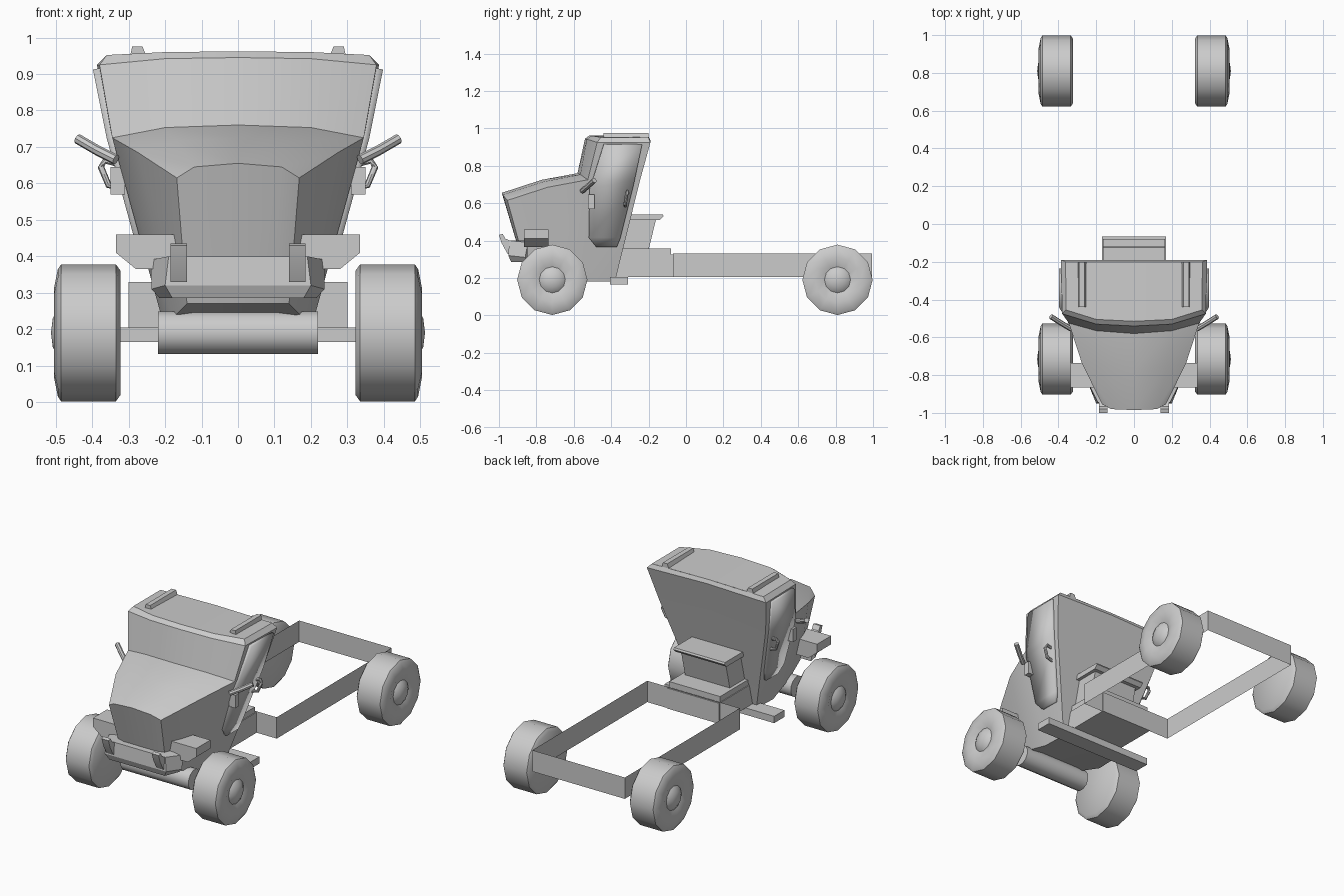
import bpy, bmesh, math
from mathutils import Vector

cube = bpy.data.objects.get("Cube")
if cube:
    bpy.data.objects.remove(cube)

grey = bpy.data.materials.new("plain_grey")
grey.use_nodes = True
COLOUR = (0.6, 0.6, 0.6, 1)
grey.diffuse_color = COLOUR
grey.node_tree.nodes["Principled BSDF"].inputs["Base Color"].default_value = COLOUR


def finish(name, bm, mirror=False, smooth=35, thick=0):
    bmesh.ops.remove_doubles(bm, verts=bm.verts, dist=0.0005)
    bmesh.ops.recalc_face_normals(bm, faces=bm.faces)
    mesh = bpy.data.meshes.new(name)
    bm.to_mesh(mesh)
    bm.free()
    mesh.materials.append(grey)
    ob = bpy.data.objects.new(name, mesh)
    bpy.context.collection.objects.link(ob)
    if thick:
        mod = ob.modifiers.new("thickness", 'SOLIDIFY')
        mod.thickness, mod.offset = thick, 0
    if mirror:
        mod = ob.modifiers.new("mirror", 'MIRROR')
        mod.use_clip = True
    bpy.ops.object.select_all(action='DESELECT')
    bpy.context.view_layer.objects.active = ob
    ob.select_set(True)
    if smooth:
        bpy.ops.object.shade_smooth_by_angle(angle=math.radians(smooth))
    return ob


def grid(bm, *rows):
    """Quads between neighbouring rows of points."""
    vs = [[bm.verts.new(p) for p in row] for row in rows]
    for a, b in zip(vs, vs[1:]):
        for i in range(len(a) - 1):
            bm.faces.new((a[i], a[i + 1], b[i + 1], b[i]))


def box(name, x, y, z, mirror=False):
    """Box from (min, max) pairs."""
    bm = bmesh.new()
    bmesh.ops.create_cube(bm, size=1)
    for v in bm.verts:
        v.co = [r[0] if c < 0 else r[1] for c, r in zip(v.co, (x, y, z))]
    return finish(name, bm, mirror, 0)


def prism(name, outline, axis, lo, hi, mirror=False, taper=1.0):
    """Extrude a 2D outline along an axis (0 = x, 1 = y)."""
    bm = bmesh.new()
    put = (lambda p, t: (t, *p)) if axis == 0 else (lambda p, t: (p[0], t, p[1]))
    a = [bm.verts.new(put(p, lo)) for p in outline]
    b = [bm.verts.new(put(p, hi)) for p in outline]
    bm.faces.new(a)
    bm.faces.new(b)
    n = len(a)
    for i in range(n):
        bm.faces.new((a[i], a[(i + 1) % n], b[(i + 1) % n], b[i]))
    return finish(name, bm, mirror, 30)


def tube(name, path, radius, sides=8, mirror=True):
    """Round bar through a few points."""
    bm = bmesh.new()
    pts = [Vector(p) for p in path]
    rings = []
    for i, p in enumerate(pts):
        d = (pts[min(i + 1, len(pts) - 1)] - pts[max(i - 1, 0)]).normalized()
        u = d.orthogonal().normalized() if i == 0 else (u - d * u.dot(d)).normalized()
        w = d.cross(u)
        angles = [k * math.tau / sides for k in range(sides)]
        rings.append([p + radius * (u * math.cos(t) + w * math.sin(t)) for t in angles + angles[:1]])
    grid(bm, *rings)
    bmesh.ops.remove_doubles(bm, verts=bm.verts, dist=0.0005)
    bmesh.ops.holes_fill(bm, edges=bm.edges)
    return finish(name, bm, mirror)


# Cab shell: hood, skirt, windscreen, side and rear walls, roof
n0, n1, n2 = (0, -.985, .655), (.12, -.98, .645), (.168, -.955, .615)
m0, m1, m2 = (0, -.77, .725), (.17, -.76, .715), (.275, -.74, .685)
c0, c1, c2 = (0, -.58, .76), (.2, -.565, .753), (.345, -.525, .725)
r2, r0 = (.345, -.245, .725), (0, -.245, .725)
skirt = [(0, -.87, .27), (.10, -.87, .27), (.14, -.86, .27), (.18, -.70, .23),
         (.195, -.53, .18), (.19, -.38, .18), (0, -.38, .18)]
brow = [(0, -.54, .945), (.2, -.53, .942), (.38, -.475, .925), (.387, -.19, .925), (0, -.19, .935)]
eave = [(0, -.515, .962), (.2, -.505, .96), (.36, -.455, .952), (.362, -.2, .95), (0, -.2, .956)]
bm = bmesh.new()
grid(bm, [n0, m0, c0], [n1, m1, c1], [n2, m2, c2])
grid(bm, skirt, [n0, n1, n2, m2, c2, r2, r0])
grid(bm, [c0, c1, c2, r2, r0], brow, eave)
grid(bm, [eave[0], eave[1], eave[2]], [eave[4], (.2, -.2, .953), eave[3]])
bm.faces.new([bm.verts.new(p) for p in skirt])
finish("cab_body", bm, True, 28)


def side_x(z):
    return .195 + .275 * (z - .18) if z < .725 else .345 + .2 * (z - .725)


# Doors following the leaning side walls
bm = bmesh.new()
door = [(.37, -.48, -.37), (.42, -.52, -.35), (.68, -.515, -.285), (.725, -.5, -.275), (.915, -.44, -.235)]
grid(bm, *[[(side_x(z), a, z), (side_x(z), b, z)] for z, a, b in door])
finish("door", bm, True, 30, .03)

# Roof strips, mirrors and handles
prism("roof_strip", [(.25, .945), (.297, .945), (.29, .976), (.262, .976)], 1, -.44, -.2, True)
tube("mirror_arm", [(.335, -.555, .665), (.385, -.525, .69), (.44, -.49, .722)], .014)
box("mirror_bracket", (.31, .35), (-.525, -.49), (.57, .645), True)
tube("door_handle", [(.315, -.325, .585), (.355, -.325, .595), (.376, -.318, .645),
                     (.365, -.312, .662), (.335, -.312, .655)], .009)

# Front bumper with swept ends
bm = bmesh.new()
low = [(0, -.935, .285), (.18, -.935, .285), (.215, -.85, .285)]
mid = [(0, -.95, .32), (.2, -.95, .32), (.237, -.86, .31)]
top = [(0, -.945, .40), (.19, -.945, .40), (.24, -.845, .39)]
back = [(0, -.85, .40), (.19, -.85, .40), (.24, -.845, .39)]
under = [(0, -.85, .285), (.18, -.85, .285), (.215, -.85, .285)]
grid(bm, under, low, mid, top, back, under)
bm.faces.new([bm.verts.new(r[2]) for r in (low, mid, top)])
finish("front_bumper", bm, True, 20)
prism("bumper_hook", [(-1, .43), (-.98, .435), (-.965, .41), (-.93, .395), (-.93, .325),
                      (-.955, .33), (-.985, .385)], 0, .14, .185, True)
prism("fender_bracket", [(.16, .46), (.335, .46), (.335, .41), (.28, .365), (.16, .365)],
      1, -.865, -.735, True)

# Wheels turned from one profile
wheel = [(0, .322), (.17, .322), (.188, .335), (.188, .485), (.175, .494), (.12, .505),
         (.07, .488), (.063, .494), (.04, .508), (0, .513)]
for label, y in (("front", -.715), ("rear", .81)):
    bm = bmesh.new()
    angles = [k * math.tau / 12 for k in range(13)]
    grid(bm, *[[(x, y + r * math.sin(t), .19 + r * math.cos(t)) for t in angles] for r, x in wheel])
    bmesh.ops.remove_doubles(bm, verts=bm.verts, dist=.0005)
    finish(label + "_wheel", bm, True, 40)

# Axle housing and step bar
tube("front_axle", [(-.22, -.715, .19), (.22, -.715, .19)], .06, 12, False)
box("step_bar", (-.355, .355), (-.405, -.31), (.165, .205))

# Open chassis loop of thin sheet, with the block that joins it to the cab
bm = bmesh.new()
loop = [(-.3, -.07), (.3, -.07), (.3, .995), (-.3, .995), (-.3, -.07)]
grid(bm, [(x, y, .205) for x, y in loop], [(x, y, .33) for x, y in loop])
finish("chassis_frame", bm, False, 0)
box("chassis_block", (-.17, .17), (-.38, -.065), (.205, .325))
box("chassis_plate", (-.165, .165), (-.36, -.08), (.32, .358))

# Engine housing and its lid
prism("engine_housing", [(-.35, .35), (-.2, .35), (-.16, .515), (-.33, .515)], 0, -.145, .145)
prism("engine_lid", [(-.3, .51), (-.14, .51), (-.12, .53), (-.125, .54), (-.29, .54)], 0, -.165, .165)
